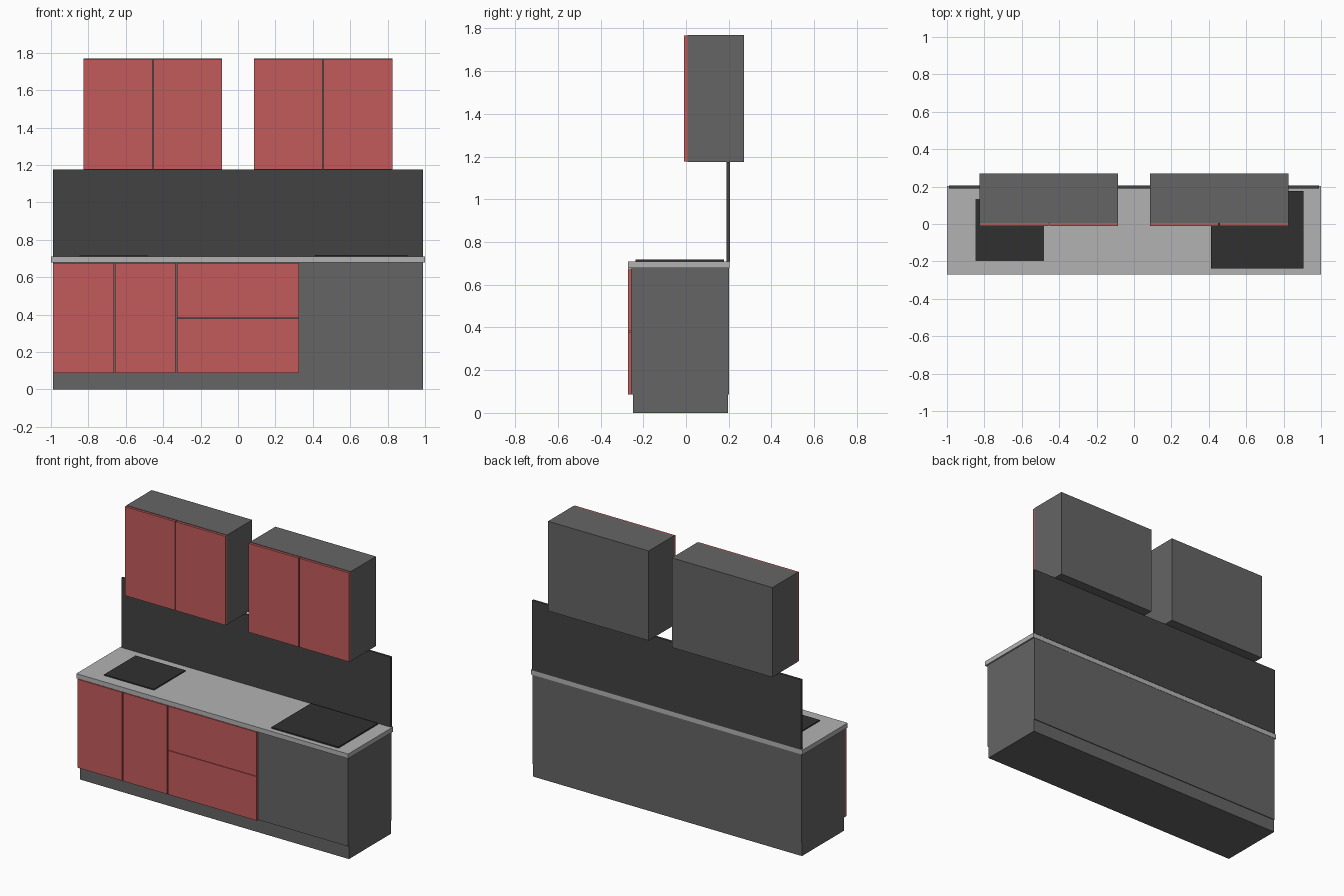
import bpy, bmesh
from mathutils import Vector

if "Cube" in bpy.data.objects:
    bpy.data.objects.remove(bpy.data.objects["Cube"])


def material(name, rgb):
    m = bpy.data.materials.new(name)
    m.diffuse_color = (*rgb, 1.0)
    m.use_nodes = True
    m.node_tree.nodes["Principled BSDF"].inputs["Base Color"].default_value = m.diffuse_color
    return m


RED = material("red_front", (0.55, 0.105, 0.105))
GREY = material("carcass_grey", (0.13, 0.13, 0.13))
DARK = material("dark_panel", (0.055, 0.055, 0.055))
BLACK = material("black_glass", (0.03, 0.03, 0.03))
LIGHT = material("worktop_grey", (0.45, 0.45, 0.45))


def box(name, x, y, z, mat):
    """Box from (min, max) ranges on each axis."""
    lo, hi = Vector((x[0], y[0], z[0])), Vector((x[1], y[1], z[1]))
    bm = bmesh.new()
    bmesh.ops.create_cube(bm, size=1.0)
    for v in bm.verts:
        v.co = (lo + hi) / 2 + v.co * (hi - lo)
    mesh = bpy.data.meshes.new(name)
    bm.to_mesh(mesh)
    bm.free()
    mesh.materials.append(mat)
    obj = bpy.data.objects.new(name, mesh)
    bpy.context.collection.objects.link(obj)
    return obj


GAP = 0.003

# Base: recessed plinth, carcass, worktop and splashback
box("plinth", (-0.99, 0.99), (-0.248, 0.196), (0.0, 0.087), GREY)
box("base_carcass", (-0.99, 0.99), (-0.256, 0.201), (0.087, 0.679), GREY)
box("worktop", (-1.0, 1.0), (-0.271, 0.203), (0.679, 0.71), LIGHT)
box("splashback", (-0.99, 0.99), (0.19, 0.205), (0.71, 1.175), DARK)

# Two hinged doors on the left
for i, (x0, x1) in enumerate(((-0.99, -0.66), (-0.66, -0.33))):
    box(f"base_door_{i + 1}", (x0 + GAP * (i > 0), x1 - GAP),
        (-0.271, -0.256), (0.087, 0.675), RED)

# Two wide drawers in the middle
for i, (z0, z1) in enumerate(((0.087, 0.3795), (0.3825, 0.675))):
    box(f"drawer_front_{i + 1}", (-0.33 + GAP, 0.33 - GAP),
        (-0.271, -0.256), (z0, z1), RED)

# Flush appliance front on the right
box("appliance_front", (0.335, 0.985), (-0.257, -0.250), (0.092, 0.675), GREY)

# Sink and cooktop plates on the worktop
box("sink_plate", (-0.847, -0.48), (-0.197, 0.133), (0.71, 0.717), BLACK)
box("cooktop", (0.412, 0.905), (-0.237, 0.177), (0.71, 0.719), BLACK)

# Wall cabinets, each with a pair of doors
for side, centre in (("left", -0.455), ("right", 0.455)):
    x0, x1 = centre - 0.37, centre + 0.37
    box(f"wall_cabinet_{side}", (x0, x1), (0.006, 0.271), (1.174, 1.77), GREY)
    for i, (a, b) in enumerate(((x0, centre - GAP), (centre + GAP, x1))):
        box(f"wall_door_{side}_{i + 1}", (a, b), (-0.01, 0.006),
            (1.176, 1.767), RED)
